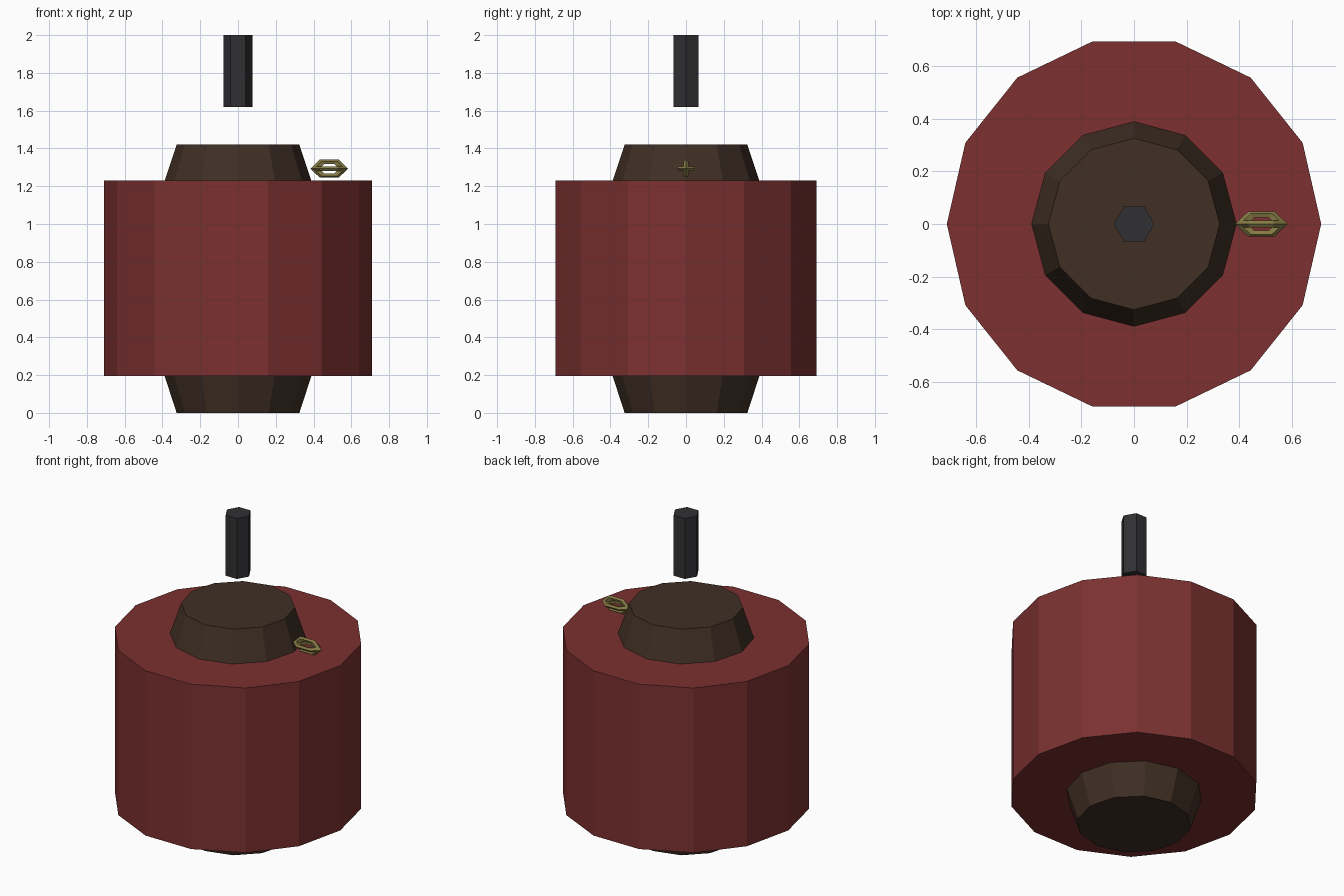
import bpy
from math import pi, cos, sin
from mathutils import Matrix

cube = bpy.data.objects.get("Cube")
if cube:
    bpy.data.objects.remove(cube, do_unlink=True)


def material(name, rgb):
    mat = bpy.data.materials.new(name)
    mat.use_nodes = True
    mat.diffuse_color = (*rgb, 1)
    mat.node_tree.nodes["Principled BSDF"].inputs["Base Color"].default_value = (*rgb, 1)
    return mat


red = material("dark red", (0.2, 0.03, 0.03))
brown = material("dark brown", (0.052, 0.029, 0.018))
black = material("charcoal", (0.03, 0.03, 0.033))
gold = material("dull gold", (0.24, 0.2, 0.06))


def add_mesh(name, verts, faces, mat):
    mesh = bpy.data.meshes.new(name)
    mesh.from_pydata(verts, [], faces)
    mesh.materials.append(mat)
    obj = bpy.data.objects.new(name, mesh)
    bpy.context.collection.objects.link(obj)
    return obj


def lathe(name, sides, profile, mat):
    """Capped faceted solid from (radius, height) pairs, bottom to top."""
    verts = [(r * cos(2 * pi * i / sides), r * sin(2 * pi * i / sides), z)
             for r, z in profile for i in range(sides)]
    faces = [tuple(reversed(range(sides))),
             tuple(range(len(verts) - sides, len(verts)))]
    for k in range(len(profile) - 1):
        for i in range(sides):
            j = (i + 1) % sides
            a, b = k * sides, (k + 1) * sides
            faces.append((a + i, a + j, b + j, b + i))
    return add_mesh(name, verts, faces, mat)


def link(name, turn, center, mat, major=6, minor=5):
    """Faceted ring stretched along x, turned about x."""
    spin = Matrix.Translation(center) @ Matrix.Rotation(turn, 4, "X")
    unit = Matrix.Diagonal((2, 1.1, 1, 1))
    ring, tube = 0.037, 0.013
    verts, faces = [], []
    for i in range(major):
        a = 2 * pi * i / major
        for k in range(minor):
            b = 2 * pi * k / minor
            r = ring + tube * cos(b)
            p = Matrix.Translation((r * cos(a), r * sin(a), tube * sin(b))).translation
            verts.append(spin @ (unit @ p))
            n, m = (i + 1) % major, (k + 1) % minor
            faces.append((i * minor + k, n * minor + k, n * minor + m, i * minor + m))
    return add_mesh(name, verts, faces, mat)


# Wide drum body
lathe("drum_body", 14, [(0.71, 0.195), (0.71, 1.23)], red)

# Tapered core showing at both ends
lathe("tapered_core", 12,
      [(0.325, 0), (0.39, 0.2), (0.39, 1.225), (0.325, 1.42)], brown)

# Floating hexagonal rod
lathe("hex_rod", 6, [(0.077, 1.62), (0.077, 2)], black)

# Crossed rings beside the core
for side, turn in (("flat", 0), ("upright", pi / 2)):
    link(side + "_ring", turn, (0.483, 0, 1.293), gold)
